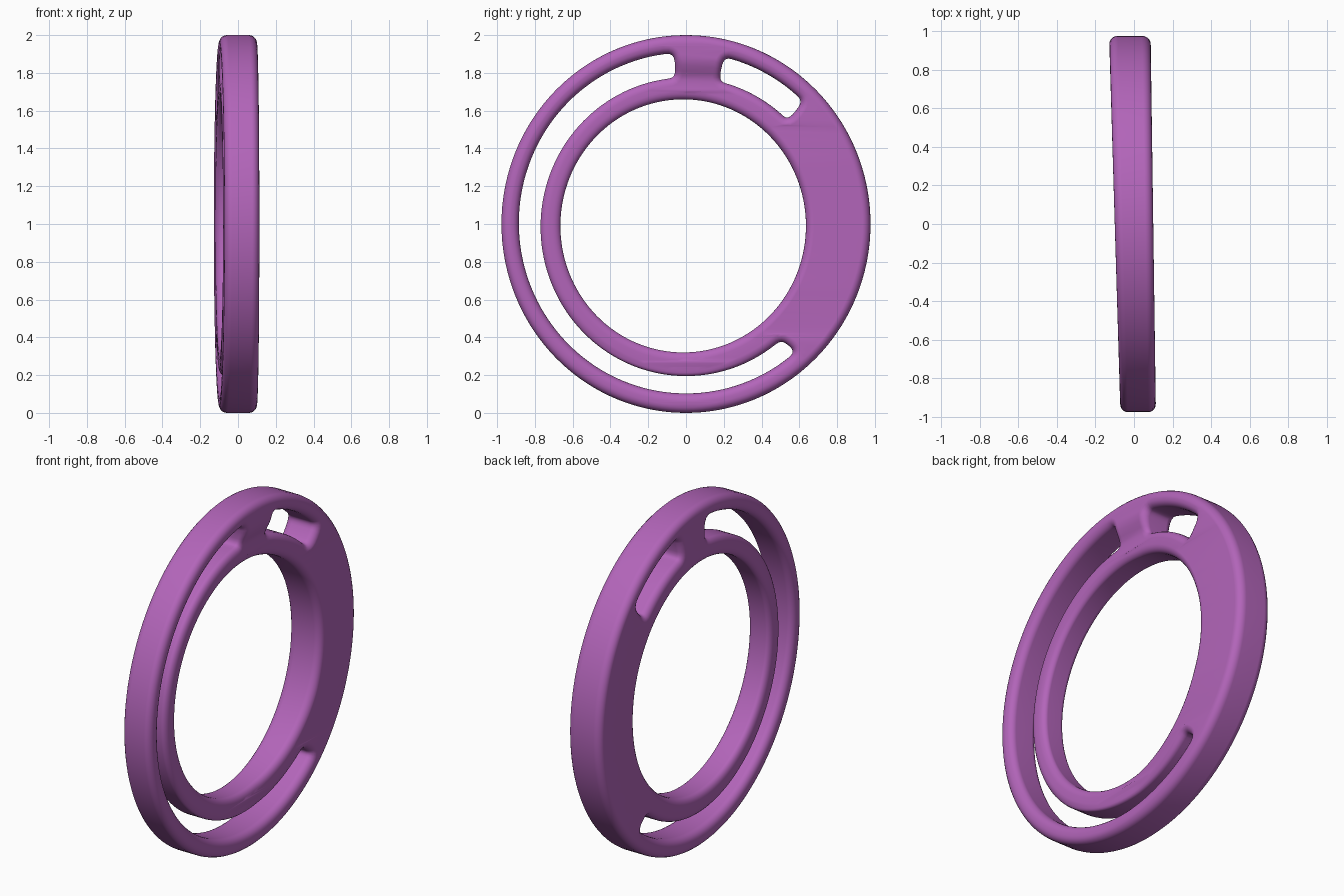
import bpy, bmesh, math

if "Cube" in bpy.data.objects:
    bpy.data.objects.remove(bpy.data.objects["Cube"])

BEVEL = 0.042

purple = bpy.data.materials.new("purple")
purple.diffuse_color = (0.45, 0.13, 0.49, 1)
purple.use_nodes = True
purple.node_tree.nodes["Principled BSDF"].inputs["Base Color"].default_value = purple.diffuse_color


def ellipse(cy, cz, ry, rz, n=144):
    return [(cy + ry * math.cos(2 * math.pi * i / n),
             cz + rz * math.sin(2 * math.pi * i / n)) for i in range(n)]


def gap_point(deg, s):
    """Point between the two rings: s = 0 at the inner ring, 1 at the outer."""
    c, d = math.cos(math.radians(deg)), math.sin(math.radians(deg))
    y = (0.77 + 0.115 * s) * c
    z = 0.985 + 0.02 * s + (0.79 + 0.112 * s) * d
    return (y, z)


def arc_gap(a0, a1, cap, n):
    """Curved slot from angle a0 to a1 with rounded ends `cap` degrees long."""
    pts = []
    for i in range(n + 1):                       # outer edge
        pts.append(gap_point(a0 + cap + (a1 - a0 - 2 * cap) * i / n, 1))
    for end, sign in ((a1 - cap, 1), (a0 + cap, -1)):
        for k in range(1, 12):                   # rounded end
            a = math.radians(90 - 15 * k)
            side = math.copysign(abs(math.sin(a)) ** 0.65, math.sin(a))
            if abs(math.sin(a)) < 1e-6:
                side = 0
            pts.append(gap_point(end + sign * cap * math.cos(a) ** 0.65,
                                 0.5 + 0.5 * side * sign))
        if sign == 1:
            for i in range(n + 1):               # inner edge
                pts.append(gap_point(a1 - cap - (a1 - a0 - 2 * cap) * i / n, 0))
    return pts


# Flat outline: outer rim, central opening, long crescent gap and short window
outlines = [
    ellipse(0, 1.0, 0.977, 1.0),
    ellipse(-0.015, 0.99, 0.65, 0.67),
    arc_gap(94, 311, 3.5, 84),
    arc_gap(45.5, 77, 3.0, 14),
]
curve = bpy.data.curves.new("ring_outline", 'CURVE')
curve.dimensions = '2D'
curve.fill_mode = 'BOTH'
curve.extrude = 0.1 - BEVEL
curve.bevel_depth = BEVEL
curve.bevel_resolution = 4
curve.offset = -BEVEL
for pts in outlines:
    sp = curve.splines.new('POLY')
    sp.points.add(len(pts) - 1)
    for p, (y, z) in zip(sp.points, pts):
        p.co = (y, z, 0, 1)
    sp.use_cyclic_u = True
helper = bpy.data.objects.new("ring_outline", curve)
bpy.context.collection.objects.link(helper)
bpy.context.view_layer.update()
dg = bpy.context.evaluated_depsgraph_get()
mesh = bpy.data.meshes.new_from_object(helper.evaluated_get(dg))
bpy.data.objects.remove(helper)

# Stand it upright, lean it slightly and thin the free part of the inner ring
bm = bmesh.new()
bm.from_mesh(mesh)
bmesh.ops.remove_doubles(bm, verts=bm.verts, dist=0.0005)
for v in bm.verts:
    y, z, x = v.co
    r = math.hypot(y, z - 1)
    inner = min(max((0.86 - r) / 0.08, 0), 1) * min(max((0.6 - y) / 0.5, 0), 1)
    x *= 1 + 0.08 * y - 0.2 * inner
    v.co = (x - 0.022 * y - 0.02 * inner, y, z)
bmesh.ops.recalc_face_normals(bm, faces=bm.faces)
bm.to_mesh(mesh)
bm.free()

ring = bpy.data.objects.new("double_ring", mesh)
mesh.name = "double_ring"
bpy.context.collection.objects.link(ring)
mesh.materials.clear()
mesh.materials.append(purple)
for f in mesh.polygons:
    f.material_index = 0

# Smooth shading
bpy.context.view_layer.objects.active = ring
ring.select_set(True)
bpy.ops.object.shade_smooth_by_angle(angle=math.radians(50))
ring.modifiers.new("even_shading", 'WEIGHTED_NORMAL').keep_sharp = True
